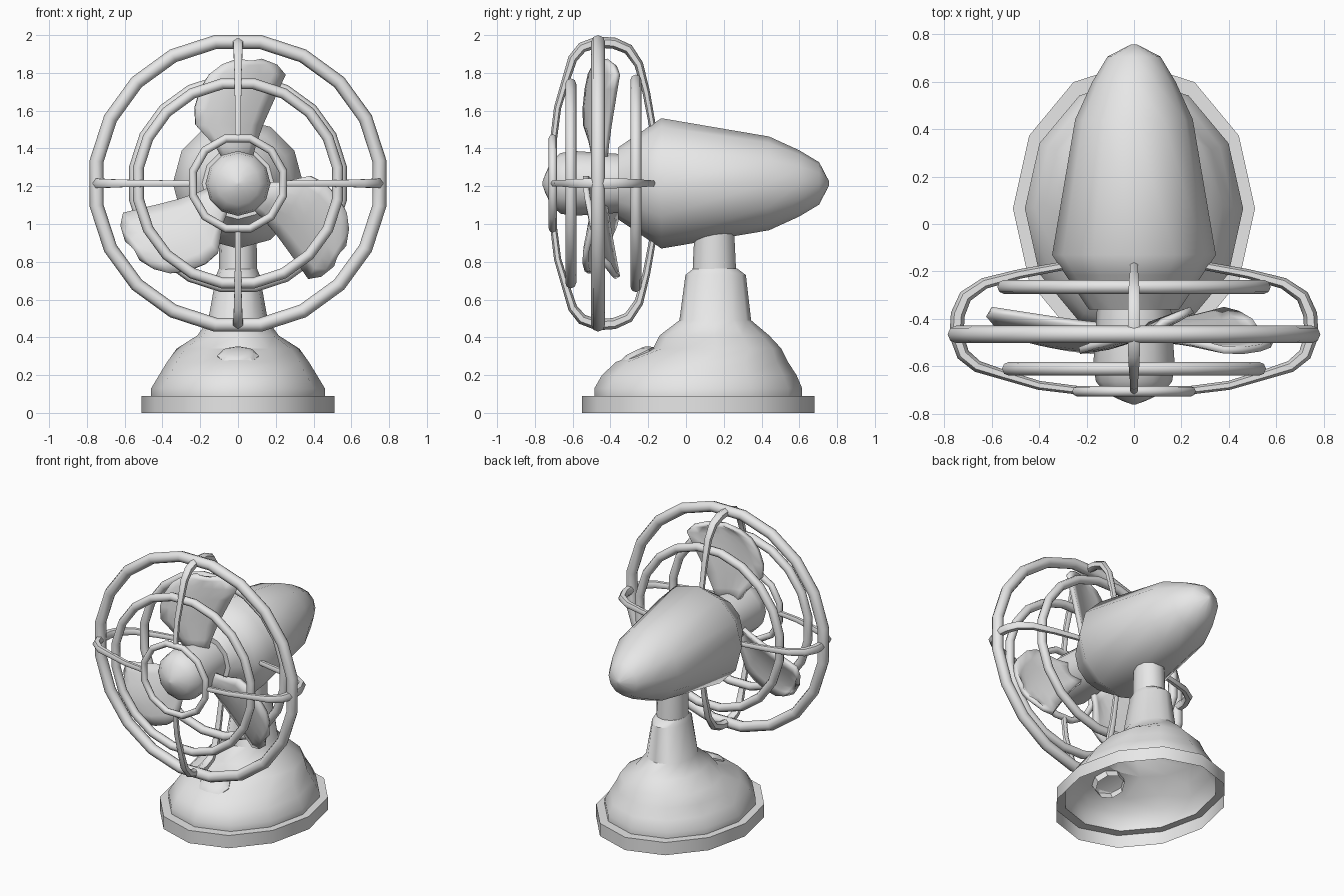
import bpy, bmesh
from math import sin, cos, pi, radians
from mathutils import Vector

cube = bpy.data.objects.get("Cube")
if cube:
    bpy.data.objects.remove(cube, do_unlink=True)

AXIS_Z = 1.215  # height of the motor axis

grey = bpy.data.materials.new("light grey")
grey.use_nodes = True
grey.diffuse_color = (0.8, 0.8, 0.8, 1)
grey.node_tree.nodes["Principled BSDF"].inputs["Base Color"].default_value = (0.8, 0.8, 0.8, 1)


def finish(ob, angle=40):
    ob.data.materials.clear()
    ob.data.materials.append(grey)
    bpy.ops.object.select_all(action="DESELECT")
    ob.select_set(True)
    bpy.context.view_layer.objects.active = ob
    bpy.ops.object.shade_smooth_by_angle(angle=radians(angle))
    return ob


def from_bmesh(name, bm, angle=40):
    bmesh.ops.recalc_face_normals(bm, faces=bm.faces)
    mesh = bpy.data.meshes.new(name)
    bm.to_mesh(mesh)
    bm.free()
    ob = bpy.data.objects.new(name, mesh)
    bpy.context.collection.objects.link(ob)
    return finish(ob, angle)


def loft(name, sections, sides=12, caps=(False, True), angle=40):
    """Stack ellipses given as (height, y centre, x radius, y radius)."""
    bm = bmesh.new()
    rings = []
    for z, cy, rx, ry in sections:
        rings.append([bm.verts.new((rx * cos(2 * pi * i / sides),
                                    cy + ry * sin(2 * pi * i / sides), z))
                      for i in range(sides)])
    for a, b in zip(rings, rings[1:]):
        for i in range(sides):
            j = (i + 1) % sides
            bm.faces.new((a[i], a[j], b[j], b[i]))
    for ring, capped in zip((rings[0], rings[-1]), caps):
        if capped:
            bm.faces.new(ring)
    return from_bmesh(name, bm, angle)


def spin_y(name, profile, caps, angle=40):
    """Round part along the motor axis from (y, radius) pairs."""
    ob = loft(name, [(-y, 0, r, r) for y, r in profile], caps=caps, angle=angle)
    ob.rotation_euler.x = pi / 2
    ob.location.z = AXIS_Z
    return ob


# Hollow base shell, flaring from the column down to the rim
loft("base", [
    (0, .065, .51, .615), (.09, .065, .51, .615), (.09, .065, .46, .55),
    (.13, .065, .46, .55), (.2, .07, .418, .515), (.27, .085, .375, .455),
    (.34, .165, .325, .34), (.41, .15, .215, .29), (.49, .155, .158, .19),
    (.73, .157, .115, .16), (.765, .155, .1, .115)])

# Neck carrying the motor
loft("neck", [(.75, .15, .1, .115), (.8, .15, .1, .113), (1.0, .15, .098, .103)])

# Switch button on the front slope
button = loft("button", [(-.05, 0, .1, .095), (.005, 0, .11, .1),
                         (.022, 0, .085, .075), (.03, 0, .06, .05)], sides=8, angle=20)
button.location = (0, -.26, .3)
button.rotation_euler.x = radians(26)

# Motor housing and propeller hub
spin_y("motor_housing", [(-.36, .19), (-.215, .288), (-.13, .345), (.44, .248),
                         (.6, .175), (.705, .112), (.757, .012)], (True, True), 50)
spin_y("hub", [(-.34, .155), (-.6, .172), (-.665, .16), (-.715, .115),
               (-.745, .05), (-.76, .008)], (False, True), 50)

# Guard rings: name, y, outer radius, wire radius, segments
for name, y, outer, wire, seg in (
        ("guard_ring_main", -.465, .785, .037, 20),
        ("guard_ring_front", -.61, .556, .029, 20),
        ("guard_ring_back", -.265, .576, .03, 20),
        ("guard_ring_small", -.705, .26, .022, 12)):
    bpy.ops.mesh.primitive_torus_add(
        major_segments=seg, minor_segments=8, minor_radius=wire,
        major_radius=outer / cos(pi / seg) - wire,
        location=(0, y, AXIS_Z), rotation=(pi / 2, pi / seg, 0))
    ring = bpy.context.object
    ring.name = name
    finish(ring, 50)

# Guard arms: bent wires as (radius from axis, y, thickness)
ARM = [(.24, -.7, .018), (.4, -.68, .019), (.55, -.635, .021), (.66, -.6, .025),
       (.72, -.55, .028), (.748, -.47, .03), (.742, -.38, .03), (.71, -.305, .028),
       (.63, -.25, .024), (.48, -.21, .02), (.29, -.175, .018)]
for k, side in enumerate(("left", "bottom", "right", "top")):
    curve = bpy.data.curves.new("guard_arm_" + side, "CURVE")
    curve.dimensions = "3D"
    curve.bevel_depth = 1
    curve.bevel_resolution = 1
    curve.use_fill_caps = True
    spline = curve.splines.new("POLY")
    spline.points.add(len(ARM) - 1)
    for p, (r, y, thick) in zip(spline.points, ARM):
        p.co = (r, y, 0, 1)
        p.radius = thick
    arm = bpy.data.objects.new("guard_arm_" + side, curve)
    bpy.context.collection.objects.link(arm)
    arm.location.z = AXIS_Z
    arm.rotation_euler.y = k * pi / 2
    bpy.ops.object.select_all(action="DESELECT")
    arm.select_set(True)
    bpy.context.view_layer.objects.active = arm
    bpy.ops.object.convert(target="MESH")
    finish(bpy.context.object, 60)

# Pitched propeller blades: stations of (radius, leading x, trailing x)
BLADE = [(.1, -.06, .06), (.2, -.12, .085), (.31, -.225, .125), (.4, -.23, .165),
         (.5, -.2, .21), (.575, -.155, .245), (.625, -.085, .2), (.65, 0, .12)]
COLS = 6
for k, turn in enumerate((0, 128, 240)):
    bm = bmesh.new()
    rows = []
    for r, lead, trail in BLADE:
        row = []
        for c in range(COLS + 1):
            t = c / COLS
            x = lead + (trail - lead) * t
            row.append(bm.verts.new((x, -.45 + .36 * x - .03 * sin(pi * t), r)))
        rows.append(row)
    for a, b in zip(rows, rows[1:]):
        for c in range(COLS):
            bm.faces.new((a[c], a[c + 1], b[c + 1], b[c]))
    blade = from_bmesh("blade_%d" % (k + 1), bm, 45)
    blade.location.z = AXIS_Z
    blade.rotation_euler.y = -radians(turn)
    shell = blade.modifiers.new("thickness", "SOLIDIFY")
    shell.thickness = .03
    shell.offset = 0
